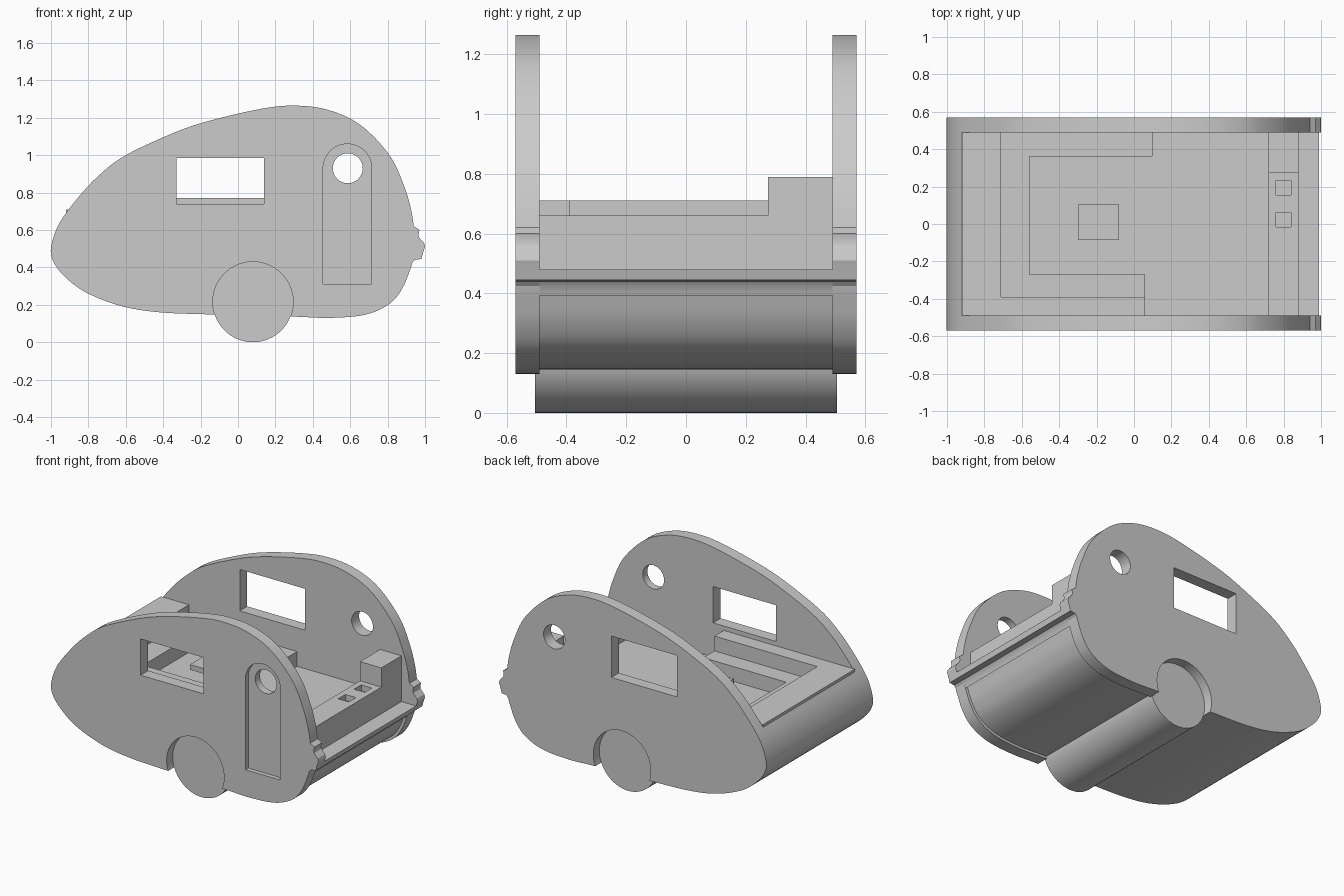
import bpy, bmesh, math
from mathutils import Vector

cube = bpy.data.objects.get("Cube")
if cube:
    bpy.data.objects.remove(cube, do_unlink=True)

GREY = (0.6, 0.6, 0.6, 1)
mat = bpy.data.materials.new("plain grey")
mat.use_nodes = True
mat.diffuse_color = GREY
bsdf = next(n for n in mat.node_tree.nodes if n.type == 'BSDF_PRINCIPLED')
bsdf.inputs["Base Color"].default_value = GREY


def prism(name, pts, y0, y1):
    """Extrude an x-z profile from y0 to y1."""
    bm = bmesh.new()
    face = bm.faces.new([bm.verts.new((x, y0, z)) for x, z in pts])
    res = bmesh.ops.extrude_face_region(bm, geom=[face])
    moved = [v for v in res["geom"] if isinstance(v, bmesh.types.BMVert)]
    bmesh.ops.translate(bm, verts=moved, vec=(0, y1 - y0, 0))
    bmesh.ops.recalc_face_normals(bm, faces=bm.faces)
    mesh = bpy.data.meshes.new(name)
    bm.to_mesh(mesh)
    bm.free()
    mesh.materials.append(mat)
    ob = bpy.data.objects.new(name, mesh)
    bpy.context.collection.objects.link(ob)
    return ob


def rect(x0, x1, z0, z1):
    return [(x0, z0), (x1, z0), (x1, z1), (x0, z1)]


def arc(cx, cz, r, a0, a1, n):
    return [(cx + r * math.cos(math.radians(a0 + (a1 - a0) * i / n)),
             cz + r * math.sin(math.radians(a0 + (a1 - a0) * i / n))) for i in range(n + 1)]


def circle(cx, cz, r, n=64):
    return arc(cx, cz, r, 0, 360, n)[:-1]


def spline(pts, steps=6):
    """Smooth curve through the points."""
    p = [Vector(q) for q in pts]
    p = [2 * p[0] - p[1]] + p + [2 * p[-1] - p[-2]]
    out = []
    for a, b, c, d in zip(p, p[1:], p[2:], p[3:]):
        for i in range(steps):
            t = i / steps
            q = 0.5 * (2 * b + (c - a) * t + (2 * a - 5 * b + 4 * c - d) * t ** 2
                       + (3 * b - a - 3 * c + d) * t ** 3)
            out.append((q.x, q.y))
    return out + [tuple(pts[-1])]


def cut(ob, cutter):
    cutter.hide_render = True
    mod = ob.modifiers.new("cut", 'BOOLEAN')
    mod.operation = 'DIFFERENCE'
    mod.solver = 'EXACT'
    mod.object = cutter
    bpy.context.view_layer.objects.active = ob
    bpy.ops.object.modifier_apply(modifier=mod.name)
    bpy.data.objects.remove(cutter, do_unlink=True)


# Teardrop outline, from the nose over the roof and back along the underside
shell = spline([(.94, .62), (.925, .71), (.89, .83), (.81, 1.0), (.65, 1.165), (.47, 1.245),
                (.29, 1.265), (.12, 1.247), (-.13, 1.19), (-.33, 1.125), (-.6, 1.0),
                (-.74, .895), (-.845, .785), (-.95, .645), (-.995, .53), (-.995, .45),
                (-.94, .365), (-.82, .27), (-.63, .195), (-.42, .16), (-.13, .148),
                (.29, .137), (.49, .13), (.68, .147), (.81, .205), (.88, .29), (.925, .4)])
nose = [(.932, .425), (.945, .44), (.98, .445), (.99, .48), (1, .51), (.995, .53),
        (.968, .56), (.965, .575), (.97, .6)]

# Side walls with windows, portholes and wheel arches
WHEEL = (.08, .215, .215)
walls = []
for name, y0, y1, window in (("front_wall", -.57, -.49, rect(-.33, .14, .74, .985)),
                             ("back_wall", .49, .57, rect(-.33, .16, .77, 1.05))):
    wall = prism(name, shell + nose, y0, y1)
    for pts in (window, circle(.587, .93, .08, 40), circle(*WHEEL)):
        cut(wall, prism("cutter", pts, y0 - .1, y1 + .1))
    walls.append(wall)

# Recessed arched door
door = [(.455, .31), (.715, .31)] + arc(.585, .93, .13, 0, 180, 24)
cut(walls[0], prism("cutter", door, -.7, -.54))

# Tub: smooth underside, front panel set in below the bumper, stepped interior
under = [p for p in shell if p[1] < .70 and p[0] < .25]
panel = [(.4 + (x - .4) * .966, .6 + (z - .6) * .966)
         for x, z in shell if z < .41 and x > .25]
tub = prism("tub", [(-.92, .71)] + under + panel + [(.922, .392)] + nose[:4]
            + [(.88, .48), (.88, .66), (.72, .66), (.72, .51), (-.56, .51),
               (-.56, .61), (-.71, .61), (-.71, .71)], -.49, .49)

# Two small basins in the counter
for y in (-.015, .155):
    cut(tub, prism("cutter", rect(.76, .84, .62, .75), y, y + .077))

# Furniture
parts = [
    prism("front_backrest", rect(-.71, .06, .45, .71), -.49, -.39),
    prism("front_seat", rect(-.56, .06, .45, .61), -.39, -.27),
    prism("back_seat", rect(-.56, .10, .45, .61), .36, .49),
    prism("tall_cabinet", rect(.72, .88, .6, .79), .275, .49),
    prism("table_top", rect(-.30, -.08, .60, .635), -.085, .105),
    prism("table_leg", rect(-.22, -.16, .5, .61), -.02, .04),
    prism("wheel_axle", circle(*WHEEL), -.505, .505),
]

# Smooth curves, crisp edges
bpy.ops.object.select_all(action='DESELECT')
for ob in walls + [tub] + parts:
    ob.select_set(True)
bpy.context.view_layer.objects.active = tub
bpy.ops.object.shade_smooth_by_angle(angle=math.radians(25))
